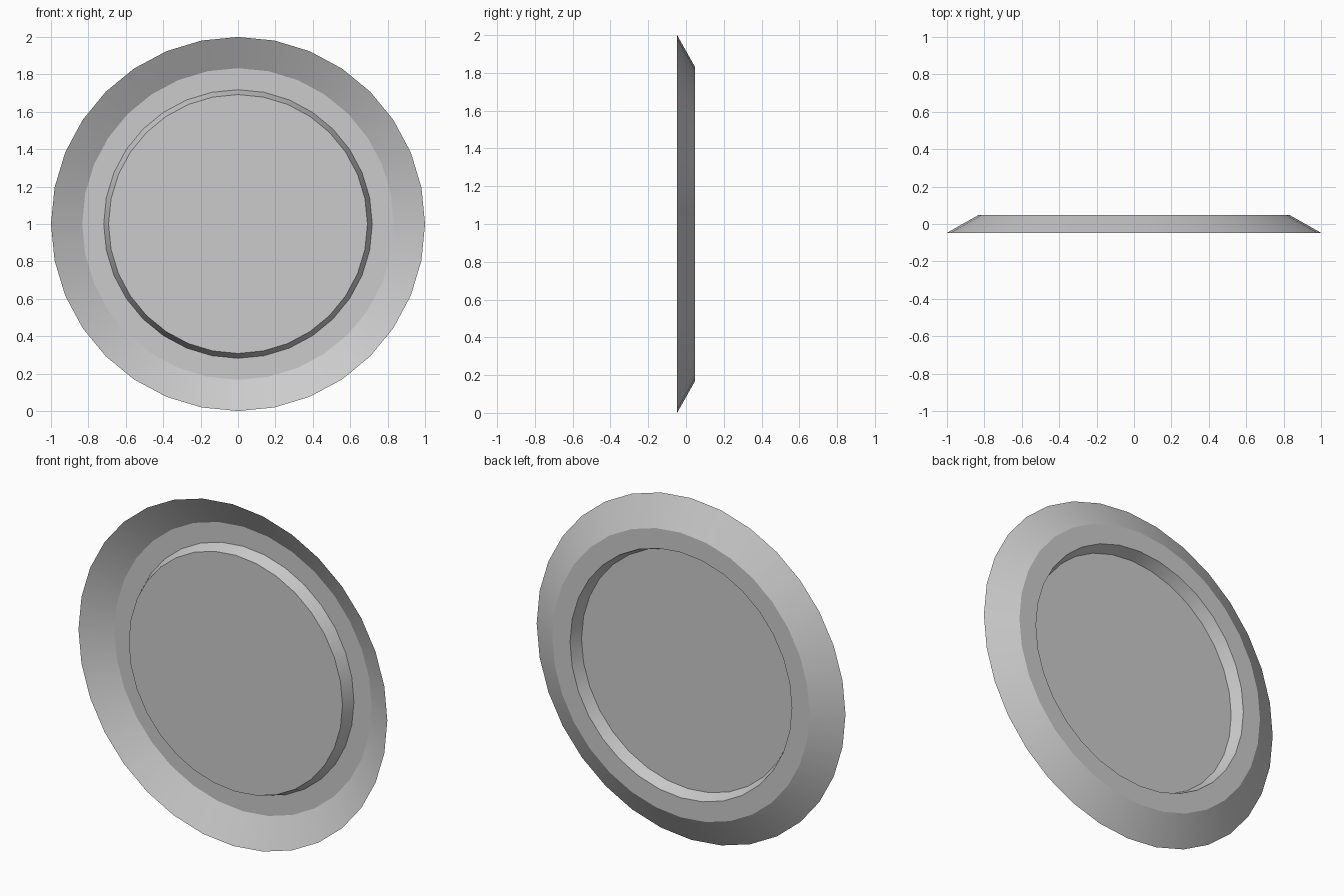
import bpy, bmesh
from math import cos, sin, pi, radians

if "Cube" in bpy.data.objects:
    bpy.data.objects.remove(bpy.data.objects["Cube"])

SIDES = 32


def ring(bm, r, y):
    return [bm.verts.new((r * cos(2 * pi * i / SIDES), y, 1 + r * sin(2 * pi * i / SIDES)))
            for i in range(SIDES)]


def finish(bm, name):
    mesh = bpy.data.meshes.new(name)
    bm.to_mesh(mesh)
    bm.free()
    obj = bpy.data.objects.new(name, mesh)
    bpy.context.collection.objects.link(obj)
    bpy.ops.object.select_all(action='DESELECT')
    obj.select_set(True)
    bpy.context.view_layer.objects.active = obj
    bpy.ops.object.shade_smooth_by_angle(angle=radians(20))
    return obj


# Dished rim: sloped outer band, flat band, raised inner step (radius, y)
profile = [(1.0, -0.047), (0.833, 0.047), (0.718, 0.047), (0.692, -0.022)]
bm = bmesh.new()
rings = [ring(bm, r, y) for r, y in profile]
for a, b in zip(rings, rings[1:]):
    for i in range(SIDES):
        j = (i + 1) % SIDES
        bm.faces.new((a[i], a[j], b[j], b[i]))
finish(bm, "dished_rim")

# Flat centre disc
bm = bmesh.new()
bm.faces.new(ring(bm, 0.692, -0.022))
finish(bm, "centre_disc")
